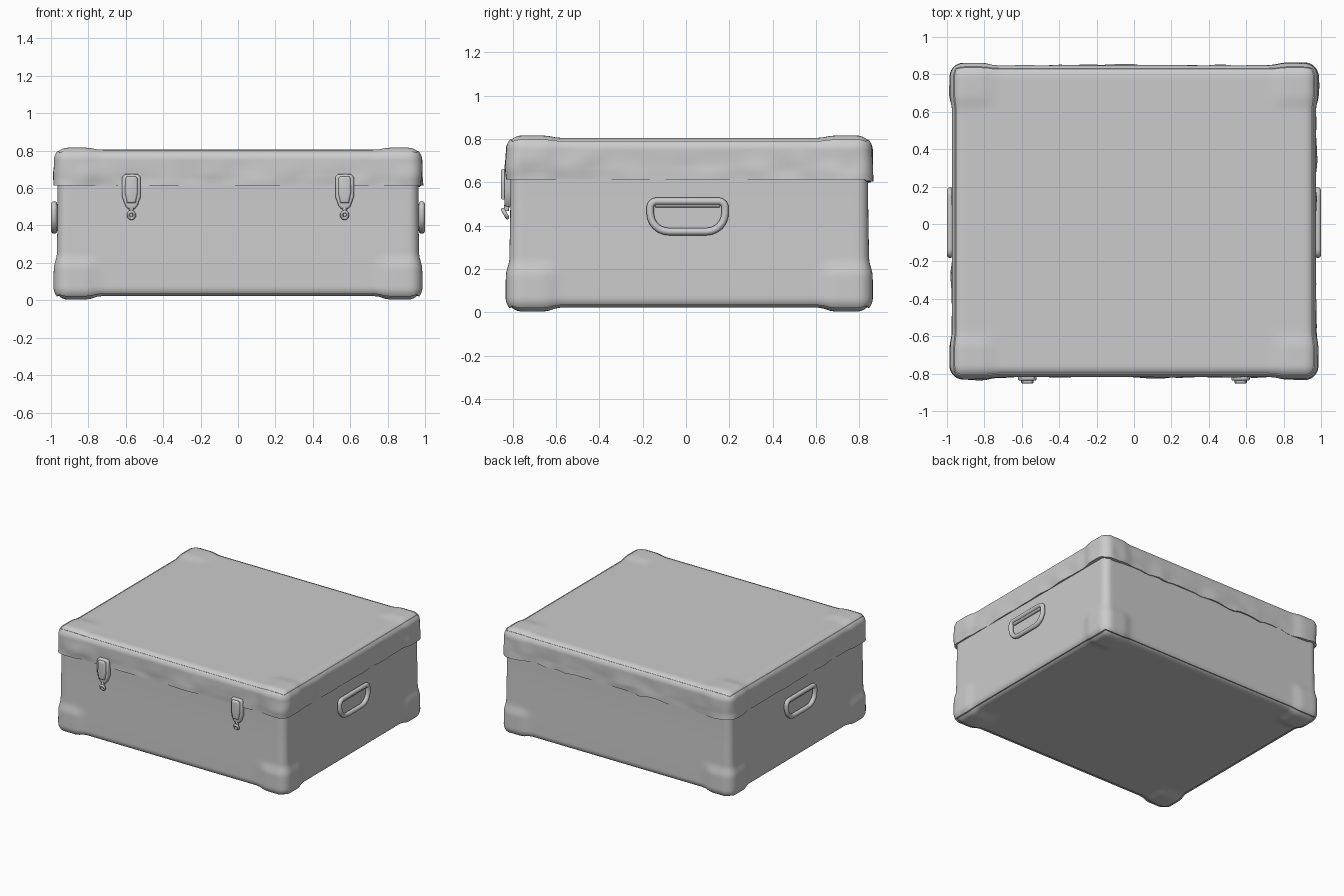
import bpy, bmesh, math
from mathutils import Vector, noise

if "Cube" in bpy.data.objects:
    bpy.data.objects.remove(bpy.data.objects["Cube"])

CY = 0.015  # middle of the case body in y


def finish(bm, name, angle=40):
    bmesh.ops.recalc_face_normals(bm, faces=bm.faces)
    me = bpy.data.meshes.new(name)
    bm.to_mesh(me)
    bm.free()
    ob = bpy.data.objects.new(name, me)
    bpy.context.collection.objects.link(ob)
    bpy.ops.object.select_all(action='DESELECT')
    ob.select_set(True)
    bpy.context.view_layer.objects.active = ob
    bpy.ops.object.shade_smooth_by_angle(angle=math.radians(angle))
    return ob


def smooth(t):
    t = max(0, min(1, t))
    return t * t * (3 - 2 * t)


def clamp(v, lo, hi):
    return max(lo, min(hi, v))


def shell(name, hx, hy, z0, z1, r, r_low, r_high, shape):
    """Dense rounded box; shape(p, n) returns an extra displacement."""
    bm = bmesh.new()
    bmesh.ops.create_cube(bm, size=2)
    bmesh.ops.subdivide_edges(bm, edges=bm.edges[:], cuts=59, use_grid_fill=True)
    for v in bm.verts:
        # cluster the grid towards the edges, then round it
        u = [math.sin(c * math.pi / 2) for c in v.co]
        p = Vector((u[0] * hx, u[1] * hy, z0 + (z1 - z0) * (u[2] + 1) / 2))
        q = Vector((clamp(p.x, r - hx, hx - r), clamp(p.y, r - hy, hy - r),
                    clamp(p.z, z0 + r_low, z1 - r_high)))
        d = p - q
        length = max(abs(c) for c in d)
        n = d.normalized()
        p = q + n * length
        v.co = p + shape(p, n) + Vector((0, CY, 0))
    finish(bm, name)


HX, HY = 0.971, 0.832


def corner(p, reach=0.24, fade=0.08):
    """Weight of the reinforced corner areas, 1 at the vertical corners."""
    return smooth((abs(p.x) - HX + reach) / fade) * smooth((abs(p.y) - HY + reach) / fade)


# Case base: bulging bottom corners, walls leaning in a little towards the top
def base_shape(p, n):
    w = corner(p) * smooth((0.25 - p.z) / 0.08)
    wall = Vector((n.x, n.y, 0))
    return n * 0.015 * w - wall * 0.007 * smooth((p.z - 0.05) / 0.5) + Vector((0, 0, -0.004 * w))


# Lid: bulging corners, crumpled covering and a worn hem at the back
def lid_shape(p, n):
    out = n * 0.011 * corner(p)
    w = clamp((0.78 - p.z) / 0.13, 0, 1)
    wall = Vector((n.x, n.y, 0))
    out += wall * (0.012 * w * noise.noise(Vector((p.x * 8, p.y * 8, p.z * 9))) + 0.002)
    if p.y > HY - 0.03 and p.z < 0.63:
        out.z -= 0.03 * max(0, noise.noise(Vector((p.x * 8, 3.3, 0))))
    return out


shell("base", HX, HY, 0.023, 0.62, 0.06, 0.05, 0, base_shape)
shell("lid", HX, HY, 0.614, 0.805, 0.06, 0, 0.055, lid_shape)


# Tubes for handles and latch rings
def tube(name, pts, r, cyclic=True):
    cu = bpy.data.curves.new(name, 'CURVE')
    cu.dimensions = '3D'
    cu.bevel_depth = r
    cu.bevel_resolution = 4
    cu.use_fill_caps = True
    sp = cu.splines.new('POLY')
    sp.points.add(len(pts) - 1)
    for q, p in zip(sp.points, pts):
        q.co = (*p, 1)
        q.radius = 1
    sp.use_cyclic_u = cyclic
    sp.use_smooth = True
    ob = bpy.data.objects.new(name, cu)
    bpy.context.collection.objects.link(ob)
    return ob


# D-shaped carrying handles on both ends
d_path = []
for k, (y, z, r) in enumerate([(0.18, 0.513, 0.03), (-0.165, 0.513, 0.03),
                               (-0.165, 0.373, 0.085), (0.18, 0.373, 0.085)]):
    sy, sz = (1 if y > 0 else -1), (1 if z > 0.45 else -1)
    for i in range(7):
        a = (k + i / 6) * math.pi / 2
        d_path.append((y - sy * r + r * math.cos(a), z - sz * r + r * math.sin(a)))
for s in (-1, 1):
    tube("handle", [(s * 0.983, y, z) for y, z in d_path], 0.017)
    tube("handle_hinge_bar", [(s * 0.974, -0.14, 0.498), (s * 0.974, 0.155, 0.498)],
         0.014, False)


# Latches: rounded plates with a hanging ring
def plate(name, x, half, y_front, y_back, bevel):
    outline = half + [(-a, z) for a, z in reversed(half)]
    bm = bmesh.new()
    front = [bm.verts.new((x + a, y_front, z)) for a, z in outline]
    back = [bm.verts.new((x + a, y_back, z)) for a, z in outline]
    bm.faces.new(front)
    bm.faces.new(back[::-1])
    for i in range(len(front)):
        j = (i + 1) % len(front)
        bm.faces.new((front[i], back[i], back[j], front[j]))
    rim = [e for e in bm.edges if e.verts[0] in front and e.verts[1] in front]
    bmesh.ops.bevel(bm, geom=rim, offset=bevel, segments=4, profile=0.5, affect='EDGES')
    finish(bm, name)


for s in (-1, 1):
    x = s * 0.57
    plate("latch_plate", x, [(0.035, 0.674), (0.049, 0.66), (0.05, 0.555), (0.032, 0.505),
                             (0.018, 0.488)], -0.838, -0.79, 0.012)
    plate("latch_lever", x, [(0.024, 0.662), (0.032, 0.652), (0.034, 0.575),
                             (0.022, 0.52)], -0.854, -0.82, 0.012)
    tube("latch_stem", [(x, -0.825, 0.51), (x, -0.828, 0.468)], 0.012, False)
    tube("latch_ring", [(x + 0.016 * math.cos(t * math.pi / 8), -0.834 - 0.01 * math.sin(
        t * math.pi / 8), 0.456 + 0.018 * math.sin(t * math.pi / 8)) for t in range(16)], 0.009)
